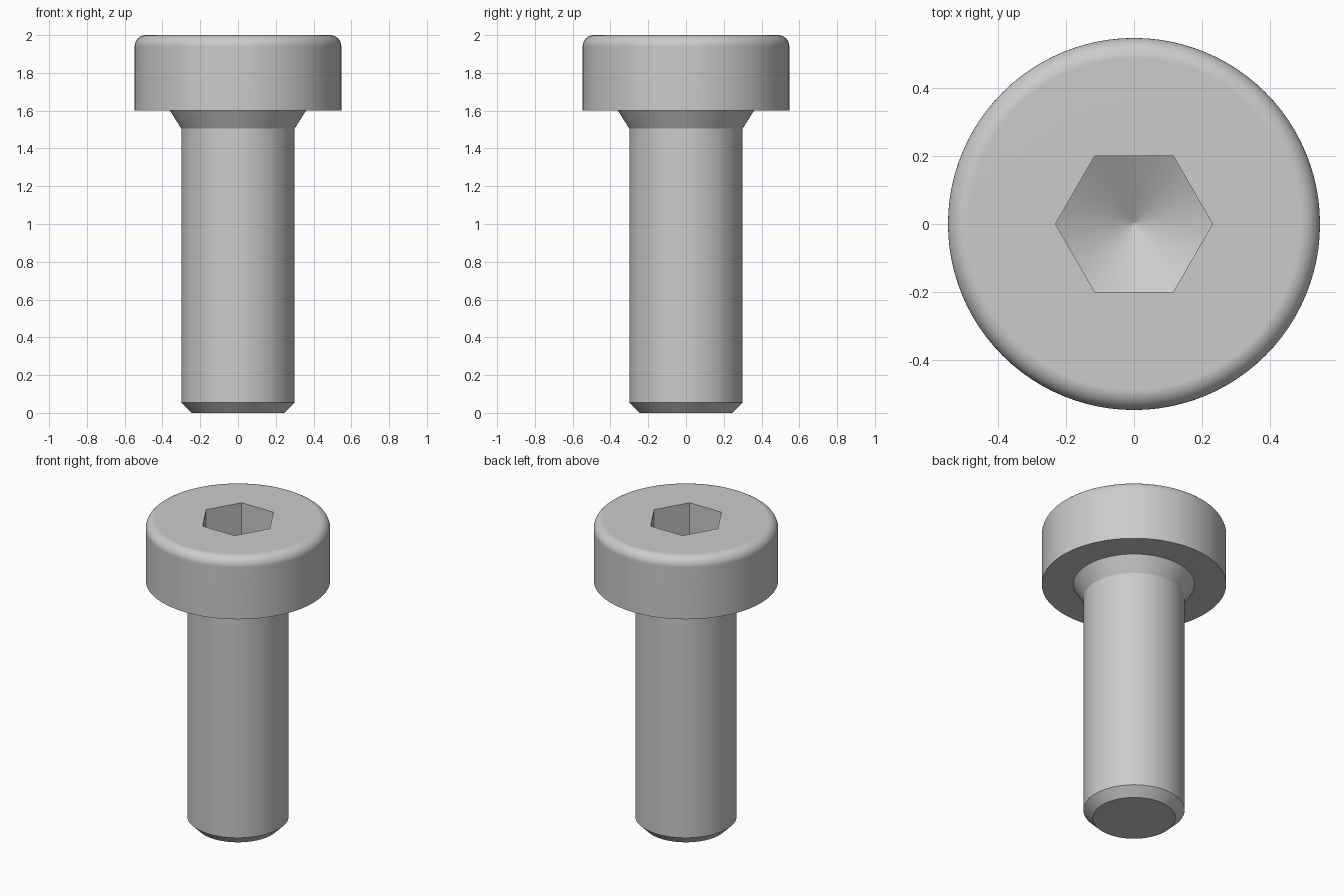
import bpy
import bmesh
from math import cos, sin, tan, pi, radians

cube = bpy.data.objects.get("Cube")
if cube:
    bpy.data.objects.remove(cube, do_unlink=True)

SEGMENTS = 96
HEIGHT = 2.0
HEAD_RADIUS = 0.547
FILLET = 0.06
SOCKET_APOTHEM = 0.2
SOCKET_DEPTH = 0.23          # depth of the socket corners
CONE_SLOPE = tan(radians(30))

steel = bpy.data.materials.new("grey_steel")
steel.use_nodes = True
colour = (0.6, 0.6, 0.6, 1)
steel.diffuse_color = colour
steel.node_tree.nodes["Principled BSDF"].inputs["Base Color"].default_value = colour

bm = bmesh.new()


def hex_radius(angle):
    """Distance from the axis to the hexagon side, corners on the x axis."""
    return SOCKET_APOTHEM / cos(angle % (pi / 3) - pi / 6)


def ring(radius, height):
    """Closed loop of vertices; radius and height are functions of the angle."""
    angles = [2 * pi * i / SEGMENTS for i in range(SEGMENTS)]
    return [bm.verts.new((radius(a) * cos(a), radius(a) * sin(a), height(a)))
            for a in angles]


def circle(radius, z):
    return ring(lambda a: radius, lambda a: z)


def bridge(lower, upper):
    for i in range(SEGMENTS):
        j = (i + 1) % SEGMENTS
        bm.faces.new((lower[i], lower[j], upper[j], upper[i]))


# Shank with chamfered tip, flared neck and head side
profile = [(0.245, 0), (0.3, 0.055), (0.3, 1.505), (0.36, 1.6), (HEAD_RADIUS, 1.6)]

# Rounded upper edge of the head
for step in range(11):
    t = pi / 2 * step / 10
    profile.append((HEAD_RADIUS - FILLET + FILLET * cos(t),
                    HEIGHT - FILLET + FILLET * sin(t)))
loops = [circle(r, z) for r, z in profile]

# Hexagonal socket with a conical floor
corner = SOCKET_APOTHEM / cos(pi / 6)
apex_z = HEIGHT - SOCKET_DEPTH - corner * CONE_SLOPE
loops.append(ring(hex_radius, lambda a: HEIGHT))
loops.append(ring(hex_radius, lambda a: apex_z + hex_radius(a) * CONE_SLOPE))
loops.append(circle(0.004, apex_z + 0.004 * CONE_SLOPE))

for lower, upper in zip(loops, loops[1:]):
    bridge(lower, upper)
bm.faces.new(reversed(loops[0]))
bm.faces.new(loops[-1])

mesh = bpy.data.meshes.new("socket_bolt")
bm.to_mesh(mesh)
bm.free()
mesh.materials.append(steel)
bolt = bpy.data.objects.new("socket_bolt", mesh)
bpy.context.collection.objects.link(bolt)

# Smooth round surfaces, crisp corners
bpy.ops.object.select_all(action="DESELECT")
bolt.select_set(True)
bpy.context.view_layer.objects.active = bolt
bpy.ops.object.shade_smooth_by_angle(angle=radians(30))
normals = bolt.modifiers.new("weighted_normals", "WEIGHTED_NORMAL")
normals.keep_sharp = True
